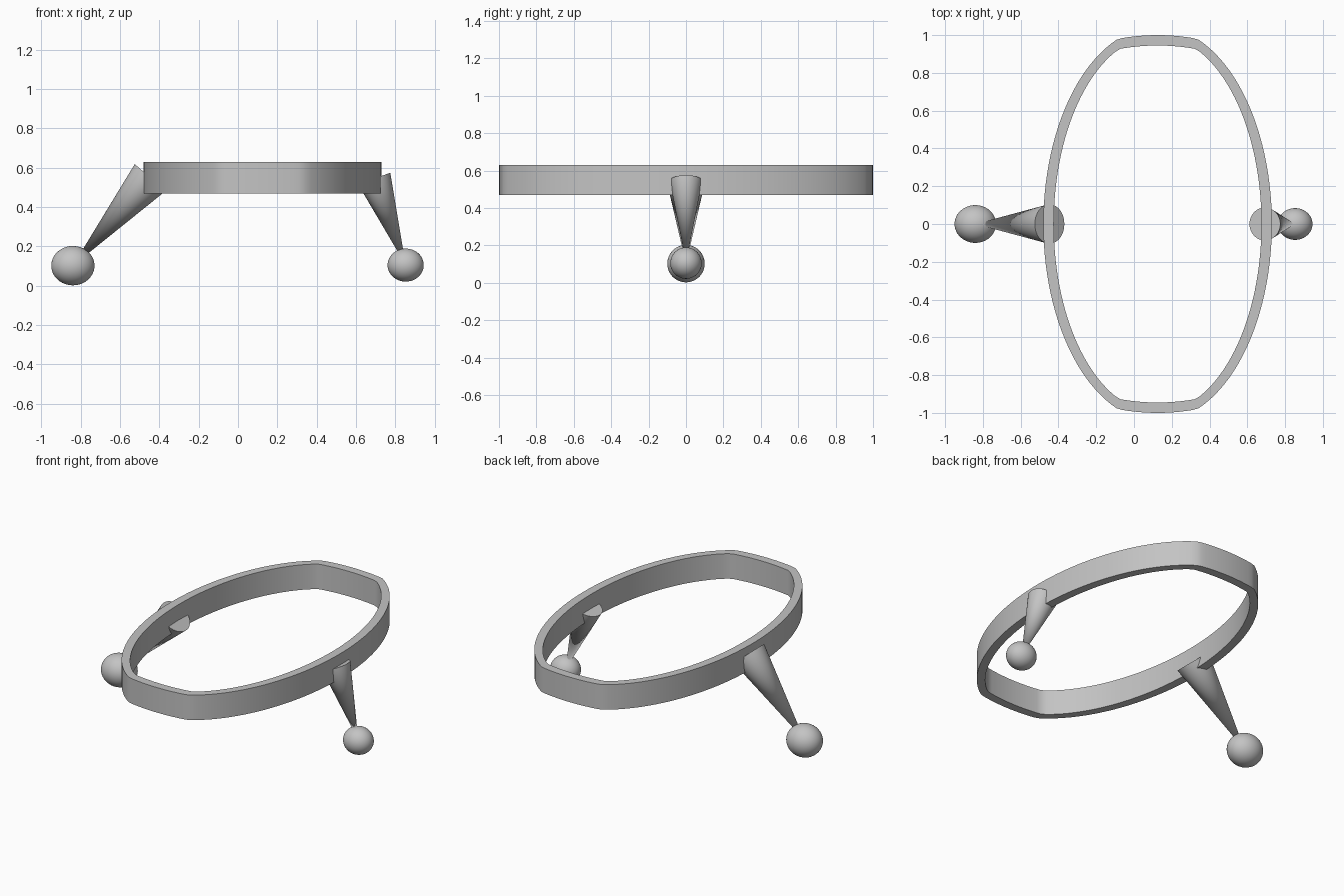
import bpy, bmesh, math
from mathutils import Vector

cube = bpy.data.objects.get("Cube")
if cube:
    bpy.data.objects.remove(cube, do_unlink=True)

grey = bpy.data.materials.new("plain grey")
grey.use_nodes = True
colour = (0.55, 0.55, 0.55, 1)
grey.diffuse_color = colour
grey.node_tree.nodes["Principled BSDF"].inputs["Base Color"].default_value = colour


def finish(obj, name):
    """Name, colour and smooth one part."""
    obj.name = obj.data.name = name
    obj.data.materials.clear()
    obj.data.materials.append(grey)
    bpy.ops.object.select_all(action="DESELECT")
    obj.select_set(True)
    bpy.context.view_layer.objects.active = obj
    bpy.ops.object.shade_smooth_by_angle(angle=math.radians(35))


def outline(half_width, half_length, end, steps=120):
    """Ellipse whose two ends are cut off by shallow arcs."""
    points = []
    for i in range(steps):
        t = math.tau * i / steps
        x, y = half_width * math.cos(t), half_length * math.sin(t)
        limit = end - 0.45 * x * x
        points.append((x, max(-limit, min(limit, y))))
    return points


# Upright oval band
def make_band(name, centre_x, bottom, top):
    outer, inner = outline(0.605, 1.045, 1.0), outline(0.55, 0.998, 0.945)
    bm = bmesh.new()
    rings = [[bm.verts.new((centre_x + x, y, z)) for x, y in pts]
             for pts, z in ((outer, bottom), (outer, top), (inner, top), (inner, bottom))]
    count = len(outer)
    for k in range(4):
        a, b = rings[k], rings[(k + 1) % 4]
        for i in range(count):
            j = (i + 1) % count
            bm.faces.new((a[i], a[j], b[j], b[i]))
    bmesh.ops.recalc_face_normals(bm, faces=bm.faces)
    mesh = bpy.data.meshes.new(name)
    bm.to_mesh(mesh)
    bm.free()
    obj = bpy.data.objects.new(name, mesh)
    bpy.context.collection.objects.link(obj)
    finish(obj, name)


# Tapered leg whose point ends in the middle of a ball foot
def make_leg(side, cap, cap_radius, ball, ball_scale):
    cap, ball = Vector(cap), Vector(ball)
    axis = ball - cap
    bpy.ops.mesh.primitive_cone_add(
        vertices=48, radius1=cap_radius, radius2=0, depth=axis.length,
        location=(cap + ball) / 2, rotation=axis.to_track_quat("Z", "Y").to_euler())
    finish(bpy.context.object, side + "_leg")
    bpy.ops.mesh.primitive_uv_sphere_add(segments=48, ring_count=24, radius=1, location=ball)
    foot = bpy.context.object
    foot.scale = ball_scale
    finish(foot, side + "_ball_foot")


make_band("oval_band", 0.125, 0.47, 0.63)
make_leg("right", (-0.447, 0, 0.55), 0.104, (-0.84, 0, 0.102), (0.11, 0.1, 0.1))
make_leg("left", (0.693, 0, 0.545), 0.087, (0.853, 0, 0.105), (0.092, 0.084, 0.084))
